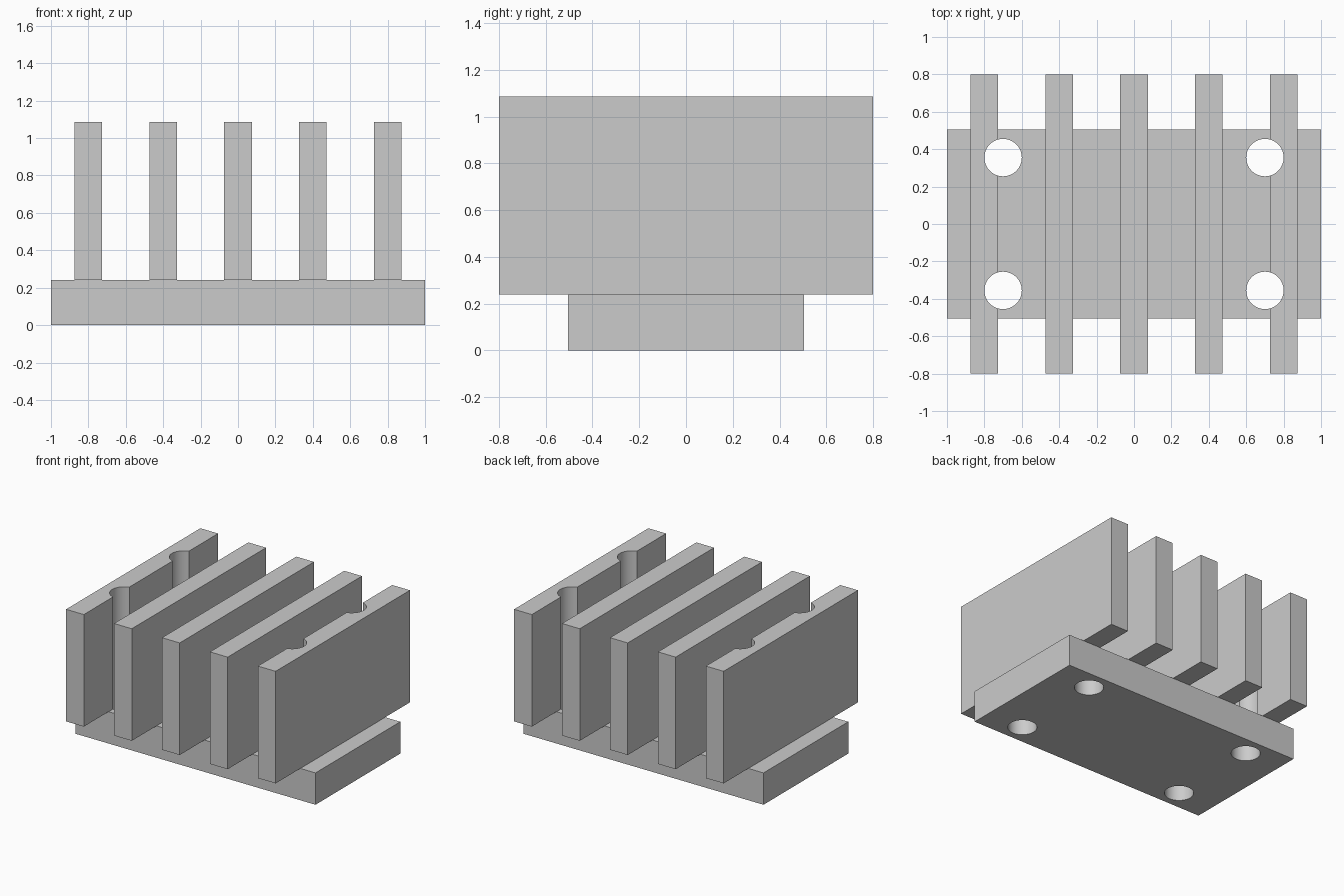
import bpy
import bmesh
from mathutils import Matrix, Vector

cube = bpy.data.objects.get("Cube")
if cube:
    bpy.data.objects.remove(cube, do_unlink=True)

BASE_TOP, FIN_TOP = 0.24, 1.085
HOLE_X, HOLE_Y, HOLE_RADIUS = 0.7, 0.355, 0.1

# Single plain grey
grey = bpy.data.materials.new("light_grey")
grey.use_nodes = True
colour = (0.6, 0.6, 0.6, 1)
grey.diffuse_color = colour
grey.node_tree.nodes["Principled BSDF"].inputs["Base Color"].default_value = colour


def make_object(name, bm):
    mesh = bpy.data.meshes.new(name)
    bm.to_mesh(mesh)
    bm.free()
    mesh.materials.append(grey)
    obj = bpy.data.objects.new(name, mesh)
    bpy.context.collection.objects.link(obj)
    return obj


def box(name, x, half_x, half_y, z0, z1):
    bm = bmesh.new()
    size = Vector((2 * half_x, 2 * half_y, z1 - z0))
    place = Matrix.Translation((x, 0, (z0 + z1) / 2))
    bmesh.ops.create_cube(bm, size=1, matrix=place @ Matrix.Diagonal(size).to_4x4())
    return make_object(name, bm)


# Four vertical drill cylinders used as one cutter
bm = bmesh.new()
for sx in (-1, 1):
    for sy in (-1, 1):
        bmesh.ops.create_cone(bm, cap_ends=True, segments=64, depth=3,
                              radius1=HOLE_RADIUS, radius2=HOLE_RADIUS,
                              matrix=Matrix.Translation((sx * HOLE_X, sy * HOLE_Y, 0.5)))
drill = make_object("hole_cutter", bm)
drill.hide_render = True


def drill_holes(obj):
    cut = obj.modifiers.new("screw_holes", "BOOLEAN")
    cut.operation = "DIFFERENCE"
    cut.solver = "EXACT"
    cut.object = drill
    bpy.ops.object.select_all(action="DESELECT")
    obj.select_set(True)
    bpy.context.view_layer.objects.active = obj
    bpy.ops.object.modifier_apply(modifier=cut.name)
    bpy.ops.object.shade_smooth_by_angle()


# Base plate with four screw holes
drill_holes(box("base_plate", 0, 1, 0.505, 0, BASE_TOP))

# Five upright fins; the holes notch the two outer ones
for i in range(-2, 3):
    fin = box(f"fin_{i + 3}", i * 0.4, 0.074, 0.8, BASE_TOP, FIN_TOP)
    if abs(i) == 2:
        drill_holes(fin)

bpy.data.objects.remove(drill, do_unlink=True)
